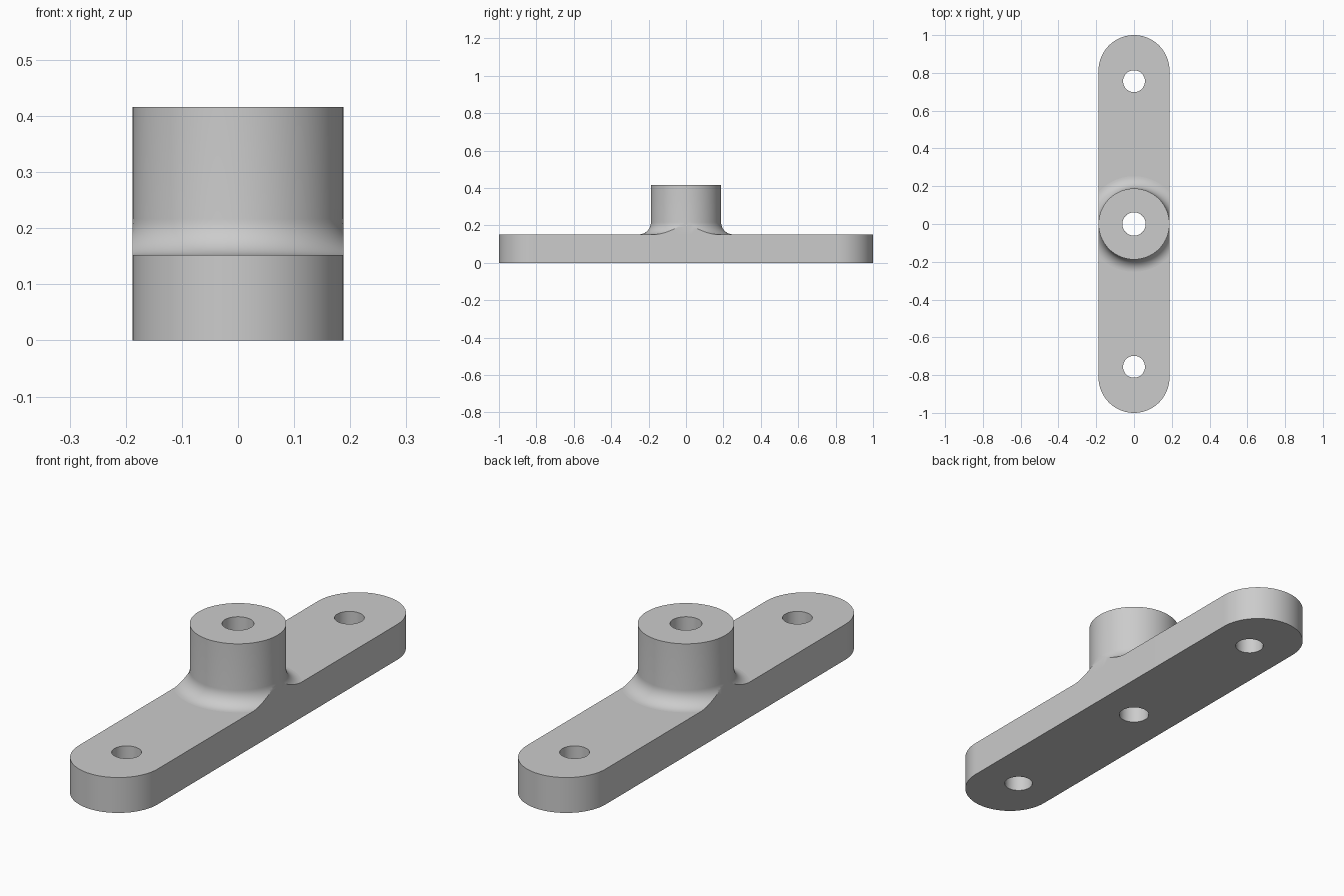
import bpy, bmesh
from math import sin, cos, pi, radians

if "Cube" in bpy.data.objects:
    bpy.data.objects.remove(bpy.data.objects["Cube"], do_unlink=True)

HALF_W, HALF_L, PLATE_Z, TOP_Z = 0.188, 1.0, 0.152, 0.416
BORE_R, BOLT_R, BOLT_Y = 0.062, 0.058, 0.756
BOSS_R, FILLET = 0.1878, 0.065

grey = bpy.data.materials.new("plain grey")
grey.use_nodes = True
colour = (0.6, 0.6, 0.6, 1)
grey.diffuse_color = colour
grey.node_tree.nodes["Principled BSDF"].inputs["Base Color"].default_value = colour


def finish(bm, name):
    mesh = bpy.data.meshes.new(name)
    bm.to_mesh(mesh)
    bm.free()
    mesh.materials.append(grey)
    obj = bpy.data.objects.new(name, mesh)
    bpy.context.collection.objects.link(obj)
    bpy.ops.object.select_all(action='DESELECT')
    obj.select_set(True)
    bpy.context.view_layer.objects.active = obj
    bpy.ops.object.shade_smooth_by_angle(angle=radians(30))
    return obj


def arc(cy, r, start, sweep, steps):
    return [(r * cos(start + sweep * i / steps), cy + r * sin(start + sweep * i / steps))
            for i in range(steps + 1)]


def loop(bm, points):
    verts = [bm.verts.new((x, y, 0)) for x, y in points]
    return [bm.edges.new((v, verts[i - 1])) for i, v in enumerate(verts)]


# Base plate: round-ended outline with three through holes
bm = bmesh.new()
end_y = HALF_L - HALF_W
edges = loop(bm, arc(end_y, HALF_W, 0, pi, 32) + arc(-end_y, HALF_W, pi, pi, 32))
for cy, r in ((-BOLT_Y, BOLT_R), (0, BORE_R), (BOLT_Y, BOLT_R)):
    edges += loop(bm, arc(cy, r, 0, 2 * pi, 48)[:-1])
bmesh.ops.triangle_fill(bm, use_beauty=True, use_dissolve=False, edges=edges)
ext = bmesh.ops.extrude_face_region(bm, geom=bm.faces[:], use_keep_orig=True)
top = [g for g in ext["geom"] if isinstance(g, bmesh.types.BMVert)]
bmesh.ops.translate(bm, verts=top, vec=(0, 0, PLATE_Z))
bmesh.ops.recalc_face_normals(bm, faces=bm.faces[:])
finish(bm, "base_plate")

# Boss: lathed tube with a flared fillet at its foot
bm = bmesh.new()
profile = [(BORE_R, PLATE_Z), (BORE_R, TOP_Z), (BOSS_R, TOP_Z)]
for i in range(13):
    a = pi / 2 * i / 12
    profile.append((BOSS_R + FILLET * (1 - cos(a)), PLATE_Z + FILLET * (1 - sin(a))))
verts = [bm.verts.new((r, 0, z)) for r, z in profile]
ring = [bm.edges.new((v, verts[i - 1])) for i, v in enumerate(verts)]
bmesh.ops.spin(bm, geom=verts + ring, cent=(0, 0, 0), axis=(0, 0, 1),
               angle=2 * pi, steps=96, use_duplicate=False)
bmesh.ops.remove_doubles(bm, verts=bm.verts[:], dist=1e-5)

# Trim the fillet flush with the long sides of the plate
for side in (-1, 1):
    cut = bmesh.ops.bisect_plane(bm, geom=bm.verts[:] + bm.edges[:] + bm.faces[:], dist=1e-6,
                                 plane_co=(side * HALF_W, 0, 0), plane_no=(side, 0, 0),
                                 clear_outer=True)
    rim = [g for g in cut["geom_cut"] if isinstance(g, bmesh.types.BMEdge)]
    bmesh.ops.contextual_create(bm, geom=rim)
bmesh.ops.recalc_face_normals(bm, faces=bm.faces[:])

# Leave the foot open where it sits on the plate
hidden = [f for f in bm.faces if all(abs(v.co.z - PLATE_Z) < 1e-4 for v in f.verts)]
bmesh.ops.delete(bm, geom=hidden, context='FACES')
finish(bm, "centre_boss")
